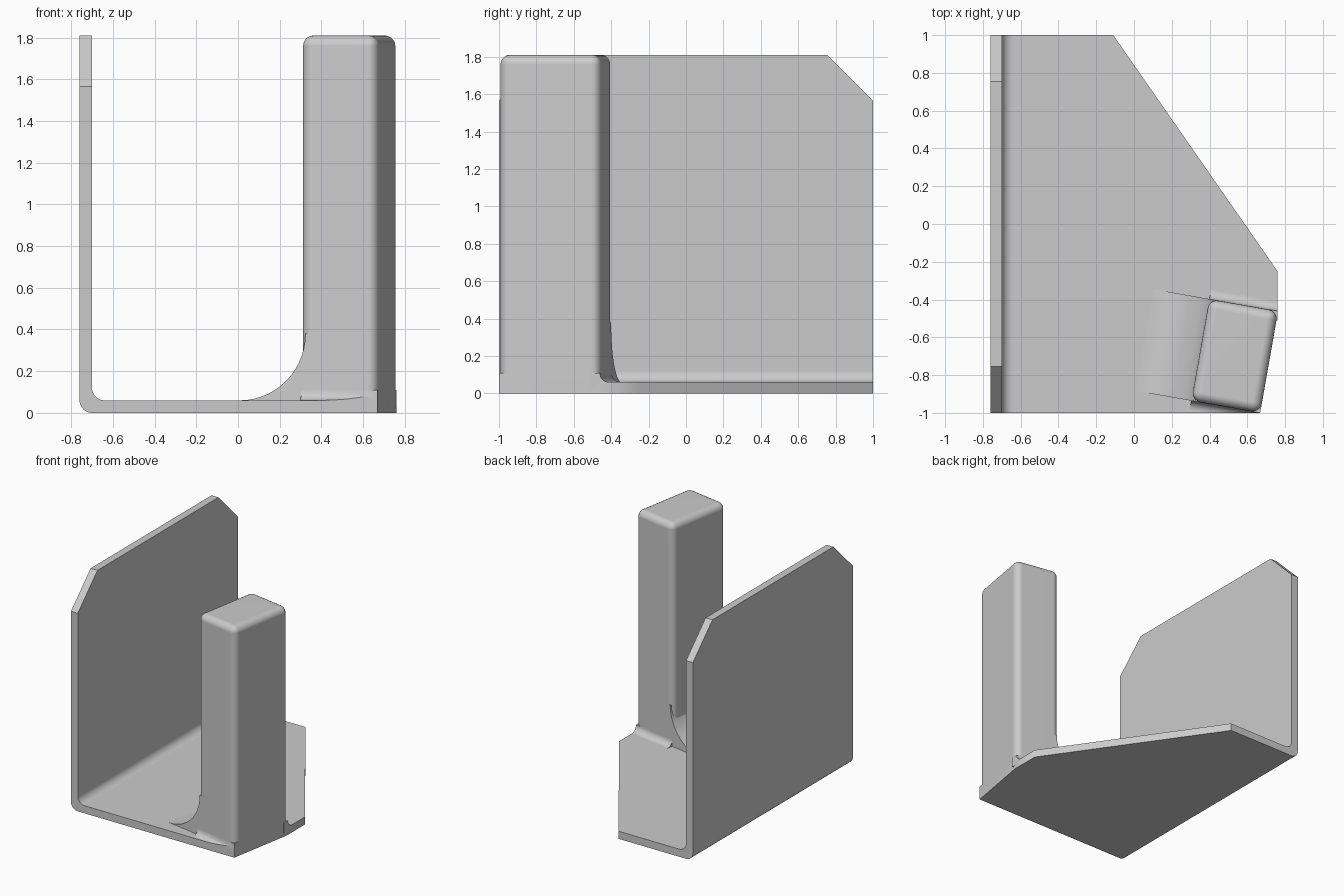
import bpy, bmesh
from math import sin, cos, pi, radians
from mathutils import Matrix, Vector

cube = bpy.data.objects.get("Cube")
if cube:
    bpy.data.objects.remove(cube, do_unlink=True)

GREY = (0.6, 0.6, 0.6, 1)
mat = bpy.data.materials.new("plain grey")
mat.use_nodes = True
mat.diffuse_color = GREY
mat.node_tree.nodes["Principled BSDF"].inputs["Base Color"].default_value = GREY

T, H, HALF = 0.06, 1.81, 0.76          # plate thickness, height, half width
W, D, R = 0.37, 0.547, 0.05            # post width, depth, edge radius


def arc(cx, cy, r, a0, a1, n=10):
    steps = [radians(a0 + (a1 - a0) * i / n) for i in range(n + 1)]
    return [(cx + r * cos(a), cy + r * sin(a)) for a in steps]


def prism(points, place, start, end):
    """Extrude a 2D profile; place(a, b, t) gives the 3D point."""
    bm = bmesh.new()
    face = bm.faces.new([bm.verts.new(place(a, b, start)) for a, b in points])
    new = bmesh.ops.extrude_face_region(bm, geom=[face])["geom"]
    shift = Vector(place(0, 0, end)) - Vector(place(0, 0, start))
    bmesh.ops.translate(bm, vec=shift, verts=[v for v in new if isinstance(v, bmesh.types.BMVert)])
    return bm


def cut(bm, point, normal):
    """Trim everything beyond a plane and close the cut."""
    geom = bm.verts[:] + bm.edges[:] + bm.faces[:]
    out = bmesh.ops.bisect_plane(bm, geom=geom, dist=1e-5, plane_co=point,
                                 plane_no=normal, clear_outer=True)
    edges = [e for e in out["geom_cut"] if isinstance(e, bmesh.types.BMEdge) and e.is_boundary]
    if edges:
        bmesh.ops.edgeloop_fill(bm, edges=edges)


def finish(bm, name):
    bmesh.ops.recalc_face_normals(bm, faces=bm.faces[:])
    mesh = bpy.data.meshes.new(name)
    bm.to_mesh(mesh)
    bm.free()
    obj = bpy.data.objects.new(name, mesh)
    bpy.context.collection.objects.link(obj)
    mesh.materials.append(mat)
    bpy.ops.object.select_all(action="DESELECT")
    obj.select_set(True)
    bpy.context.view_layer.objects.active = obj
    bpy.ops.object.shade_smooth_by_angle(angle=radians(35))
    mod = obj.modifiers.new("flat faces", "WEIGHTED_NORMAL")
    mod.keep_sharp = True


# Bent plate: side wall and floor in one L profile
profile = [(HALF, 0), (HALF, T)]
profile += arc(-HALF + 2 * T, 2 * T, T, 270, 180)
profile += [(-HALF + T, H), (-HALF, H)]
profile += arc(-HALF + T, T, T, 180, 270)
plate = prism(profile, lambda a, b, t: (a, t, b), -1, 1)
for side in (-1, 1):                                   # clipped wall corners
    cut(plate, (0, side, 1.565), (0, side, 1))
cut(plate, (HALF, -0.25, 0), (1.25, 0.87, 0))          # long slanted floor edge
tilt = radians(10)
corner = Vector((0.668, -1, 0))
cut(plate, corner, (cos(tilt), -sin(tilt), 0))         # floor edge beside the post
finish(plate, "bent_plate")

# Post frame: origin at its front outer corner, turned ten degrees
frame = Matrix.Translation(corner) @ Matrix.Rotation(-tilt, 4, "Z")

# Rounded post
post = prism([(-W, 0), (0, 0), (0, D), (-W, D)], lambda a, b, t: (a, b, t), T / 2, H)
rounded = [e for e in post.edges if max(v.co.z for v in e.verts) > 1]
bmesh.ops.bevel(post, geom=rounded, offset=R, segments=5, profile=0.5, affect="EDGES")
post.transform(frame)
finish(post, "post")


def fillet(name, r, inset, place, start, end):
    """Concave fillet; its profile runs from the post (a < 0) outwards."""
    pts = [(-R, T / 2), (r - inset, T / 2)] + arc(r - inset, T + r, r, 270, 180, 14)
    bm = prism(pts + [(-R, T + r)], place, start, end)
    bm.transform(frame)
    cut(bm, (0, -1, 0), (0, -1, 0))
    cut(bm, (HALF, 0, 0), (1, 0, 0))
    finish(bm, name)


# Large inner brace and the small front and back fillets
fillet("inner_brace", 0.32, 0.02, lambda a, b, t: (-W - a, t, b), 0, D)
fillet("front_fillet", R, 0, lambda a, b, t: (t, -a, b), -W, 0)
fillet("back_fillet", R, 0, lambda a, b, t: (t, D + a, b), -W, 0.03)
